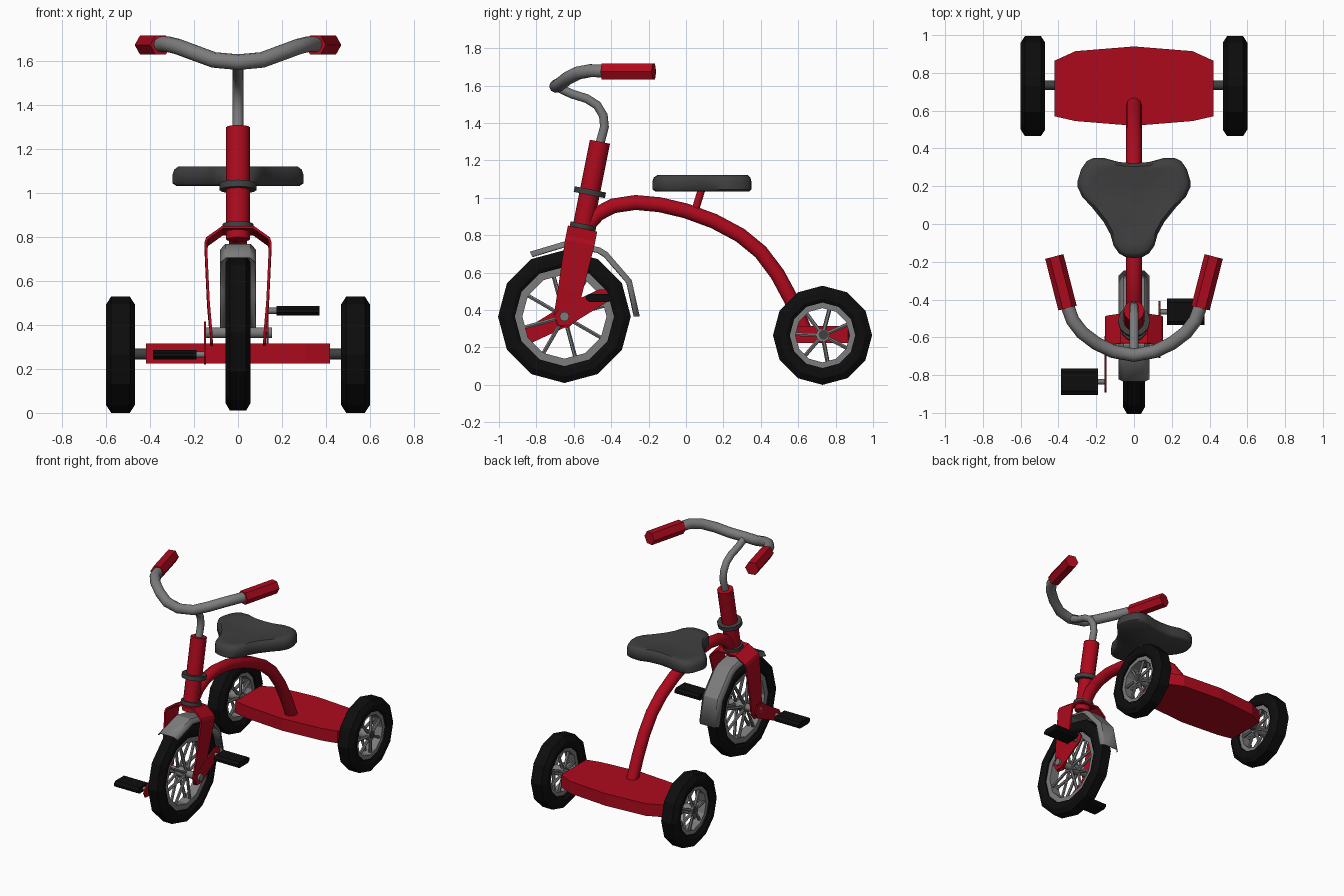
import bpy, bmesh
from math import sin, cos, pi, radians
from mathutils import Vector

if "Cube" in bpy.data.objects:
    bpy.data.objects.remove(bpy.data.objects["Cube"])


def material(name, color):
    m = bpy.data.materials.new(name)
    m.diffuse_color = (*color, 1)
    m.use_nodes = True
    m.node_tree.nodes["Principled BSDF"].inputs["Base Color"].default_value = m.diffuse_color
    return m


RED = material("red_paint", (0.42, 0.003, 0.012))
BLACK = material("black_rubber", (0.004, 0.004, 0.004))
DARK = material("dark_vinyl", (0.05, 0.05, 0.05))
METAL = material("grey_metal", (0.2, 0.2, 0.2))


def finish(ob, mat, smooth=0):
    ob.data.materials.append(mat)
    bpy.ops.object.select_all(action='DESELECT')
    ob.select_set(True)
    bpy.context.view_layer.objects.active = ob
    if ob.type == 'CURVE':
        bpy.ops.object.convert(target='MESH')
    if smooth:
        bpy.ops.object.shade_smooth_by_angle(angle=radians(smooth))
    else:
        bpy.ops.object.shade_flat()
    return bpy.context.object


def skin(name, rows, mat, wrap_rows=False, wrap_cols=False, caps=False, smooth=0):
    """Surface through rows of points."""
    bm = bmesh.new()
    v = [[bm.verts.new(p) for p in row] for row in rows]
    n, m = len(v), len(v[0])
    for i in range(n if wrap_rows else n - 1):
        for j in range(m if wrap_cols else m - 1):
            k, l = (i + 1) % n, (j + 1) % m
            bm.faces.new((v[i][j], v[k][j], v[k][l], v[i][l]))
    if caps:
        bm.faces.new(v[0])
        bm.faces.new(v[-1])
    bmesh.ops.recalc_face_normals(bm, faces=bm.faces)
    me = bpy.data.meshes.new(name)
    bm.to_mesh(me)
    bm.free()
    ob = bpy.data.objects.new(name, me)
    bpy.context.collection.objects.link(ob)
    return finish(ob, mat, smooth)


def tube(name, paths, r, mat, res=3, smooth=50):
    """Round bars along paths; 2 * (res + 2) sides."""
    cu = bpy.data.curves.new(name, 'CURVE')
    cu.dimensions = '3D'
    cu.bevel_depth, cu.bevel_resolution, cu.use_fill_caps = r, res, True
    for path in paths:
        s = cu.splines.new('POLY')
        s.points.add(len(path) - 1)
        for p, co in zip(s.points, path):
            p.co = (*co, 1)
    ob = bpy.data.objects.new(name, cu)
    bpy.context.collection.objects.link(ob)
    return finish(ob, mat, smooth)


def plate(name, outline, x0, x1, mat):
    """Side-view (y, z) outline extruded along x."""
    return skin(name, [[(x, y, z) for y, z in outline] for x in (x0, x1)],
                mat, wrap_cols=True, caps=True)


def lathe(name, centre, profile, mat, n=12):
    """Closed (radius, x) profile turned around an x-axis wheel centre."""
    cx, cy, cz = centre
    rows = [[(cx + x, cy + r * cos(2 * pi * i / n), cz + r * sin(2 * pi * i / n))
             for r, x in profile] for i in range(n)]
    return skin(name, rows, mat, wrap_rows=True, wrap_cols=True)


def solidify(ob, t):
    m = ob.modifiers.new("thickness", 'SOLIDIFY')
    m.thickness, m.offset = t, 0


def wheel(name, c, R, w, r_tyre, r_rim, n_spokes, start):
    lathe(name + "_tyre", c, [(r_tyre, -w * .8), (r_tyre + .02, -w), (R - .035, -w), (R, -w * .65),
                              (R, w * .65), (R - .035, w), (r_tyre + .02, w), (r_tyre, w * .8)], BLACK)
    h = w * .6
    lathe(name + "_rim", c, [(r_rim, -h), (r_tyre + .005, -h), (r_tyre + .005, h), (r_rim, h)], METAL)
    paths = []
    for i in range(n_spokes):
        a = start + 2 * pi * i / n_spokes
        d = Vector((0, cos(a), sin(a)))
        for s in (-1, 1):
            off = Vector((s * w * .6, 0, 0))
            paths.append([Vector(c) + off + d * .02, Vector(c) + off * .5 + d * (r_rim + .01)])
    tube(name + "_spokes", paths, .011, METAL, res=1)
    tube(name + "_hub", [[(c[0] - w * .8, c[1], c[2]), (c[0] + w * .8, c[1], c[2])]], .036, METAL)


# wheels and axles
FRONT = (0, -.65, .365)
wheel("front_wheel", FRONT, .355, .057, .265, .225, 8, radians(15))
for side, s in (("left", -1), ("right", 1)):
    wheel("rear_wheel_" + side, (s * .535, .73, .265), .265, .065, .175, .145, 7, radians(75))
tube("rear_axle", [[(-.59, .735, .268), (.59, .735, .268)]], .026, DARK)
tube("front_axle", [[(-.155, *FRONT[1:]), (.155, *FRONT[1:])]], .026, METAL)

# rear step deck
half = [(0, .94), (.31, .915), (.42, .865), (.42, .57), (.31, .545), (0, .52)]
outline = half + [(-x, y) for x, y in half[-2:0:-1]]
skin("rear_deck", [[(x, y, z) for x, y in outline] for z in (.225, .315)], RED, wrap_cols=True, caps=True)

# main frame tube
tube("frame_tube", [[(0, y, z) for y, z in ((-.52, .86), (-.47, .915), (-.39, .957), (-.27, .975), (-.14, .963),
     (0, .93), (.15, .875), (.29, .80), (.40, .71), (.49, .59), (.56, .46), (.63, .30))]], .042, RED)


# steering column
def column(z):
    return (0, -.46 + (z - 1.3) * .2, z)


tube("head_tube", [[column(.79), column(1.3)]], .055, RED, res=4)
tube("upper_collar", [[column(1.015), column(1.045)]], .085, DARK, res=4)
tube("lower_collar", [[column(.83), column(.86)]], .07, DARK, res=4)

# fork: bent sheet with tapering legs
leg = [(.12, .31, .03), (.123, .36, .06), (.135, .5, .066), (.147, .76, .08), (.14, .78, .08), (.07, .83, .08)]
rows = []
for s, x, z, w in [(1, *p) for p in leg] + [(-1, *p) for p in leg[::-1]]:
    c = Vector((s * x, *column(z)[1:]))
    d = Vector((0, .98, -.2)) * w
    rows.append([c - d, c + d])
solidify(skin("fork", rows, RED), .012)

# fender: channel strip around the front wheel
rows = []
for y, z in ((-.835, .712), (-.64, .77), (-.46, .735), (-.42, .71), (-.29, .56), (-.247, .365)):
    p = Vector((0, y, z))
    inward = (Vector(FRONT) - p).normalized()
    rows.append([p + Vector((x, 0, 0)) + inward * d
                 for x, d in ((-.08, .03), (-.055, .004), (.055, .004), (.08, .03))])
solidify(skin("front_fender", rows, METAL, smooth=25), .008)

# cranks and pedals
for side, s, x in (("left", -1, -.15), ("right", 1, .135)):
    d, n = Vector((.88, .475)) * s, Vector((-.475, .88))
    c = Vector(FRONT[1:])
    plate("crank_" + side, [c + d * a + n * b for a, b in ((-.05, -.03), (0, -.055), (.06, -.05), (.23, -.04),
          (.265, -.02), (.265, .02), (.23, .04), (.06, .05), (0, .055), (-.05, .03))], x - .005, x + .005, RED)
    p = c + d * .21
    plate("pedal_" + side, [p + Vector(q) for q in ((-.07, -.008), (-.05, -.022), (.05, -.022), (.07, -.008),
          (.07, .008), (.05, .022), (-.05, .022), (-.07, .008))], x + s * .04, x + s * .237, BLACK)
    tube("pedal_spindle_" + side, [[(x, *p), (x + s * .06, *p)]], .014, METAL, res=2)

# handlebar, stem and grips
tube("handlebar_stem", [[(0, y, z) for y, z in ((-.47, 1.26), (-.452, 1.32), (-.436, 1.38), (-.442, 1.44),
     (-.475, 1.495), (-.53, 1.53), (-.61, 1.555), (-.68, 1.588))]], .025, METAL)
bar = [(0, -.695, 1.597), (.11, -.675, 1.607), (.2, -.632, 1.64), (.275, -.575, 1.668),
       (.325, -.51, 1.68), (.357, -.42, 1.677)]
tube("handlebar", [[(-x, y, z) for x, y, z in bar[:0:-1]] + bar], .036, METAL)
for side, s in (("left", -1), ("right", 1)):
    tube("grip_" + side, [[(s * .352, -.445, 1.675), (s * .422, -.172, 1.675)]], .05, RED, res=1, smooth=0)

# seat and post
half = [(0, -.18), (.045, -.175), (.08, -.155), (.108, -.115), (.125, -.055), (.16, .01), (.22, .085), (.275, .145),
        (.298, .195), (.298, .23), (.28, .29), (.25, .333), (.22, .348), (.16, .35), (.08, .328), (0, .322)]
outline = half + [(-x, y) for x, y in half[-2:0:-1]]
rows = [[(x * k, .12 + (y - .12) * k, z) for x, y in outline]
        for k, z in ((.94, 1.033), (1, 1.045), (1, 1.085), (.975, 1.108), (.91, 1.122), (.75, 1.12), (.4, 1.108))]
skin("seat", rows, DARK, wrap_cols=True, caps=True, smooth=50)
tube("seat_post", [[(0, .045, .92), (0, .085, 1.05)]], .021, RED)
